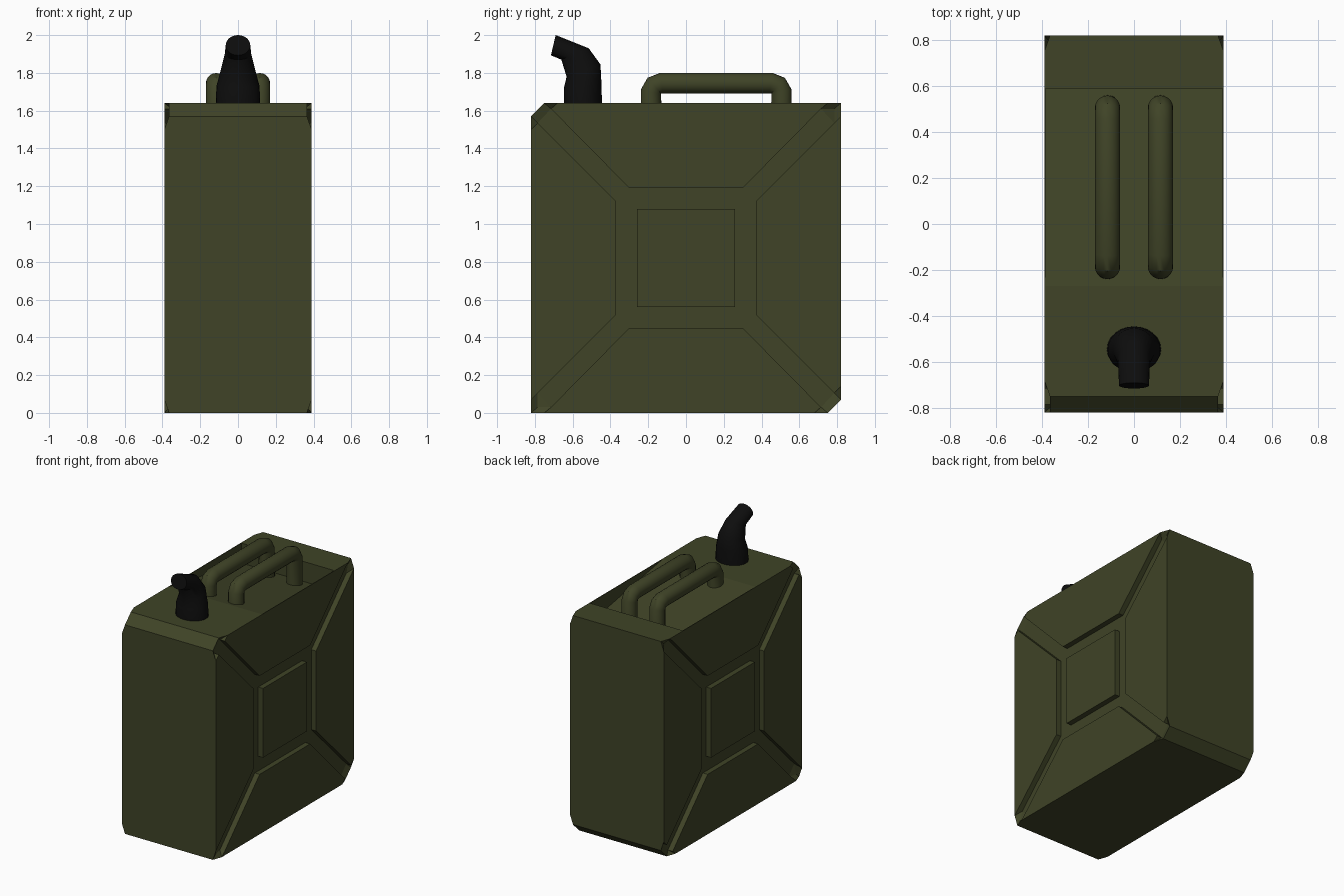
import bpy, bmesh, math
from mathutils import Vector

if "Cube" in bpy.data.objects:
    bpy.data.objects.remove(bpy.data.objects["Cube"])


def material(name, rgb):
    m = bpy.data.materials.new(name)
    m.diffuse_color = (*rgb, 1)
    m.use_nodes = True
    m.node_tree.nodes["Principled BSDF"].inputs["Base Color"].default_value = m.diffuse_color
    return m


GREEN = material("olive green", (0.050, 0.057, 0.020))
BLACK = material("black", (0.004, 0.004, 0.004))


def finish(bm, name, mat, smooth=False):
    bmesh.ops.recalc_face_normals(bm, faces=bm.faces)
    me = bpy.data.meshes.new(name)
    bm.to_mesh(me)
    bm.free()
    me.materials.append(mat)
    ob = bpy.data.objects.new(name, me)
    bpy.context.collection.objects.link(ob)
    if smooth:
        bpy.ops.object.select_all(action='DESELECT')
        ob.select_set(True)
        bpy.context.view_layer.objects.active = ob
        bpy.ops.object.shade_smooth_by_angle(angle=math.radians(35))
    return ob


def loft(rings, name, mat):
    bm = bmesh.new()
    rows = [[bm.verts.new(p) for p in r] for r in rings]
    n = len(rows[0])
    for a, b in zip(rows, rows[1:]):
        for i in range(n):
            j = (i + 1) % n
            bm.faces.new((a[i], a[j], b[j], b[i]))
    bm.faces.new(rows[0])
    bm.faces.new(rows[-1])
    return finish(bm, name, mat, True)


# Can body: pressed side panels, two cut corners, sloping handle recess
H, W, MID, LOW = 0.82, 0.39, 0.365, 0.35
bm = bmesh.new()
cache = {}


def face(*pts):
    vs = []
    for x, y, z in pts:
        key = (round(x, 4), round(y, 4), round(z, 4))
        if key not in cache:
            cache[key] = bm.verts.new((x, y, z + H))
        vs.append(cache[key])
    bm.faces.new(vs)


CORNERS = [(-1, 1), (1, 1), (1, -1), (-1, -1)]      # clockwise (y, z) signs
Y0, Y1, RIM, DEEP = -0.27, 0.59, 0.385, 0.67        # recess in the top

for sx in (1, -1):
    info = []
    for i, (sy, sz) in enumerate(CORNERS):
        def p(y, z, x):
            return (sx * x, sy * y, sz * z)
        cut = sy != sz
        cut = cut and (sy, sz) in ((-1, 1), (1, -1))
        a = 0.68 if cut else 0.75
        h = dict(A=p(a, H, W), P=p(.715, .79, W), Pb=p(.715, .79, LOW),
                 T=p(.30, .37, W), Tb=p(.30, .37, LOW))
        v = dict(A=p(H, a, W), P=p(.785, .715, W), Pb=p(.785, .715, LOW),
                 T=p(.37, .30, W), Tb=p(.37, .30, LOW))
        boss, boss_low = p(.26, .26, W), p(.26, .26, LOW)
        # groove arm, its walls and its outer end
        face(h['Pb'], v['Pb'], v['Tb'], h['Tb'])
        face(h['Tb'], v['Tb'], boss_low)
        for e in (h, v):
            face(e['T'], e['P'], e['Pb'], e['Tb'])
            face(e['A'], e['P'], e['Pb'])
        if cut:
            ch, cv = p(.75, H, MID), p(H, .75, MID)
            face(ch, cv, v['Pb'], h['Pb'])
            face(h['A'], ch, h['Pb'])
            face(v['A'], cv, v['Pb'])
            rim = [v['A'], cv, ch, h['A']]
        else:
            k, kb = p(H, H, MID), p(.785, .79, MID)
            face(h['Pb'], v['Pb'], kb)
            face(h['A'], k, kb, h['Pb'])
            face(v['A'], k, kb, v['Pb'])
            rim = [v['A'], k, h['A']]
        if i % 2:
            rim.reverse()
        info.append((h, v, boss, boss_low, rim))
    # side panels, ring floor and raised centre square
    outline = []
    for i in range(4):
        c, d = info[i], info[(i + 1) % 4]
        e, f = c[i % 2], d[i % 2]
        extra = [(sx * W, Y0, H), (sx * W, Y1, H)] if i == 0 else []
        face(e['A'], *extra, f['A'], f['P'], f['T'], e['T'], e['P'])
        face(e['T'], f['T'], f['Tb'], e['Tb'])
        face(e['Tb'], f['Tb'], d[3], c[3])
        face(c[2], d[2], d[3], c[3])
        outline += c[4] + extra
    face(*[c[2] for c in info])
    # recess rim and side wall
    r = sx * RIM
    face((sx * W, Y0, H), (sx * W, Y1, H), (r, Y1, H), (r, Y0, H))
    face((r, Y0, H), (r, Y1, H), (r, Y1, DEEP))


def flip(q):
    return (-q[0], q[1], q[2])


# outer skin joining the two sides
for q, s in zip(outline, outline[1:] + outline[:1]):
    if q[2] == H and s[2] == H and abs(s[1] - Y0) < 1e-6:
        face(q, s, (-RIM, Y0, H), (RIM, Y0, H), flip(s), flip(q))
    elif q[2] == H and s[2] == H and abs(q[1] - Y1) < 1e-6:
        face(q, s, flip(s), flip(q), (RIM, Y1, H), (-RIM, Y1, H))
    elif not (abs(q[1] - Y0) < 1e-6 and q[2] == H):
        face(q, s, flip(s), flip(q))
face((-RIM, Y0, H), (RIM, Y0, H), (RIM, Y1, DEEP), (-RIM, Y1, DEEP))
face((-RIM, Y1, H), (RIM, Y1, H), (RIM, Y1, DEEP), (-RIM, Y1, DEEP))
finish(bm, "can_body", GREEN)

# Two tube handles
R, N = 0.055, 20
path = [(-.185, 1.60), (-.185, 1.70), (-.168, 1.732), (-.13, 1.745),
        (.45, 1.745), (.488, 1.732), (.505, 1.70), (.505, 1.46)]
path = [Vector((0, y, z)) for y, z in path]
for sx, side in ((-1, "left"), (1, "right")):
    rings = []
    for i, c in enumerate(path):
        d0 = (c - path[max(i - 1, 0)]).normalized()
        d1 = (path[min(i + 1, len(path) - 1)] - c).normalized()
        t = (d0 + d1).normalized()
        n = Vector((0, -t.z, t.y))
        ring = []
        for k in range(N):
            a = math.tau * k / N
            ring.append(c + n * R * math.sin(a) + Vector((sx * .115 + R * math.cos(a), 0, 0)))
        rings.append(ring)
    loft(rings, side + "_handle", GREEN)

# Bent pouring spout: front point, back point, half width of each ring
sections = [((-.645, 1.63), (-.445, 1.63), .118), ((-.645, 1.725), (-.447, 1.735), .114),
            ((-.632, 1.78), (-.453, 1.845), .092), ((-.66, 1.87), (-.515, 1.93), .07),
            ((-.715, 1.893), (-.69, 2.0), .065)]
rings = []
for f, b, w in sections:
    f, b = Vector((0, *f)), Vector((0, *b))
    rings.append([(f + b) / 2 + (b - f) / 2 * math.cos(math.tau * k / 24)
                  + Vector((w * math.sin(math.tau * k / 24), 0, 0)) for k in range(24)])
loft(rings, "spout", BLACK)
